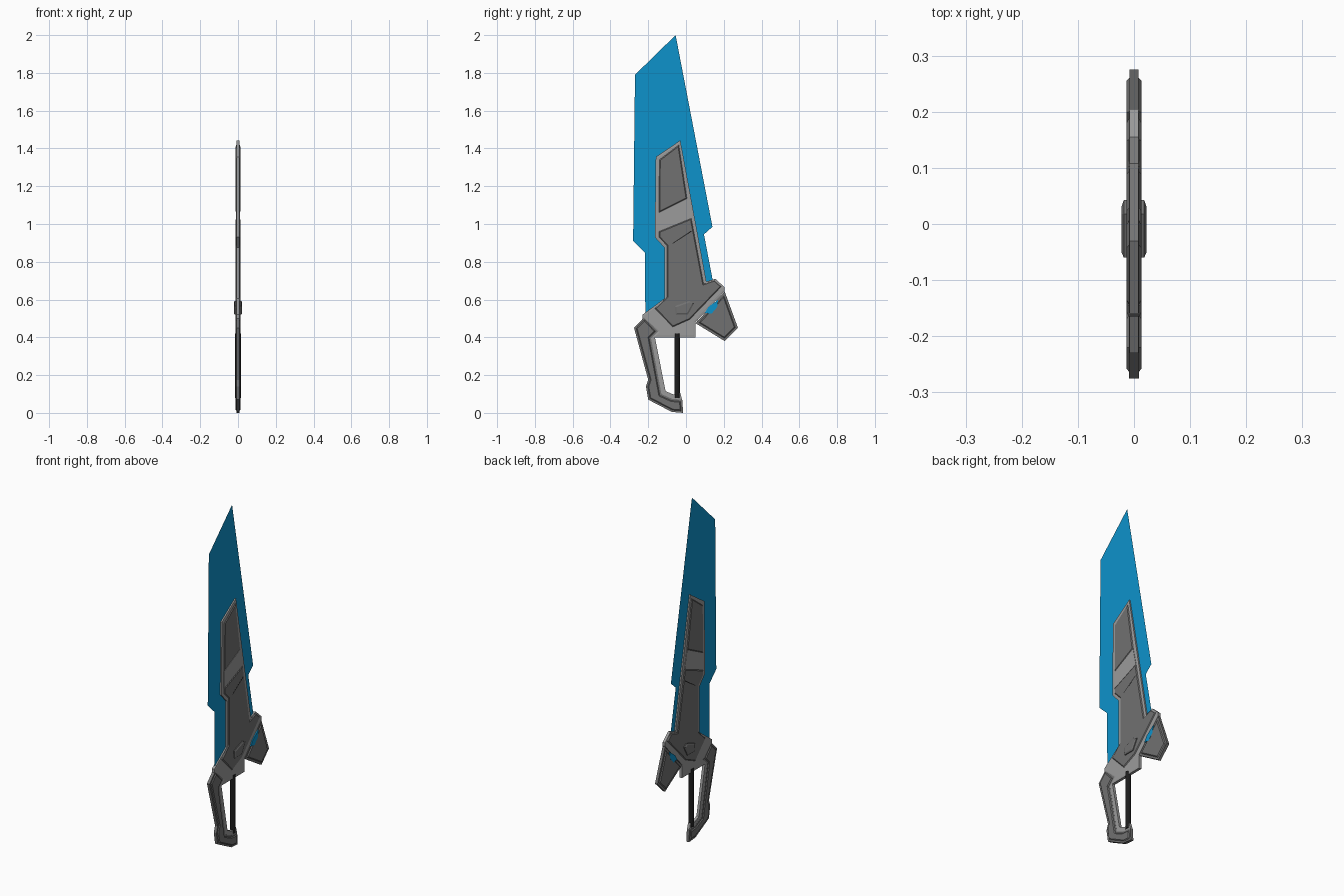
import bpy, bmesh

def mat(name, r, g, b):
    m = bpy.data.materials.new(name)
    m.diffuse_color = (r, g, b, 1)
    return m

DARK = mat("dark grey", 0.165, 0.165, 0.165)
LIGHT = mat("light grey", 0.33, 0.33, 0.33)
BLUE = mat("energy blue", 0.004, 0.29, 0.6)
BLACK = mat("grip black", 0.012, 0.012, 0.012)

def plate(name, pts, half, material, border=0, rise=0, slope=0.005):
    """Prism across x from a (y, z) outline, with optional raised inset on both caps."""
    bm = bmesh.new()
    a = [bm.verts.new((half, y, z)) for y, z in pts]
    b = [bm.verts.new((-half, y, z)) for y, z in pts]
    caps = [bm.faces.new(a), bm.faces.new(b[::-1])]
    n = len(pts)
    for i in range(n):
        j = (i + 1) % n
        bm.faces.new((a[j], a[i], b[i], b[j]))
    bmesh.ops.recalc_face_normals(bm, faces=bm.faces[:])
    if border:
        bmesh.ops.inset_region(bm, faces=caps, thickness=border, use_even_offset=True)
    if rise:
        bmesh.ops.inset_region(bm, faces=caps, thickness=slope, depth=rise, use_even_offset=True)
    return finish(name, bm, material)

def finish(name, bm, material):
    me = bpy.data.meshes.new(name)
    bm.to_mesh(me)
    bm.free()
    me.materials.append(material)
    ob = bpy.data.objects.new(name, me)
    bpy.context.collection.objects.link(ob)
    return ob

# energy blade: a single flat sheet
bm = bmesh.new()
bm.faces.new([bm.verts.new((0, y, z)) for y, z in [
    (-0.055, 2.0), (-0.27, 1.79), (-0.28, 0.91), (-0.218, 0.85), (-0.215, 0.5),
    (0.08, 0.55), (0.14, 0.71), (0.095, 0.945), (0.14, 0.985)]])
finish("energy_blade", bm, BLUE)

# light spine and guard behind the dark armour
plate("blade_spine", [
    (-0.03, 1.443), (-0.16, 1.355), (-0.165, 0.93), (-0.115, 0.875), (-0.115, 0.605),
    (-0.23, 0.52), (-0.23, 0.50), (-0.15, 0.43), (-0.18, 0.40), (0.05, 0.40), (0.05, 0.48),
    (0.205, 0.645), (0.205, 0.665), (0.155, 0.71), (0.108, 0.695)],
    0.008, LIGHT, 0.004, 0.001)

# dark armour panels
plate("upper_panel", [
    (-0.038, 1.418), (-0.141, 1.34), (-0.143, 1.06), (0.005, 1.135)], 0.009, DARK, 0, 0.004)
plate("lower_panel", [
    (-0.143, 0.96), (0.028, 1.03), (0.093, 0.683), (0.15, 0.703), (0.188, 0.67),
    (0.02, 0.495), (-0.07, 0.455), (-0.165, 0.553), (-0.1, 0.615), (-0.1, 0.885),
    (-0.143, 0.93)], 0.009, DARK, 0, 0.004)
plate("light_band", [
    (-0.145, 1.06), (-0.145, 0.96), (0.028, 1.03), (0.005, 1.135)], 0.011, LIGHT)
plate("panel_groove", [
    (-0.072, 0.898), (-0.066, 0.898), (0.03, 0.96), (0.026, 0.964)], 0.0133, BLACK)

# raised boss on the guard
plate("guard_boss", [
    (-0.06, 0.565), (0.018, 0.593), (0.043, 0.58), (0.01, 0.52), (-0.055, 0.52)],
    0.018, DARK, 0, 0.004, 0.008)

# rear wing with glowing inlay
plate("rear_wing", [
    (0.05, 0.475), (0.205, 0.642), (0.275, 0.45), (0.205, 0.38)], 0.008, DARK, 0.012, 0.005)
plate("wing_inlay", [
    (0.1, 0.53), (0.118, 0.56), (0.17, 0.6), (0.165, 0.56), (0.135, 0.525)], 0.0137, BLUE)

# knuckle guard, its light inner lining, and the grip
plate("knuckle_guard", [
    (-0.275, 0.45), (-0.22, 0.508), (-0.148, 0.432), (-0.185, 0.395), (-0.13, 0.1),
    (-0.075, 0.075), (-0.02, 0.07), (-0.015, 0.0), (-0.075, 0.005), (-0.2, 0.07),
    (-0.212, 0.14), (-0.2, 0.175)], 0.0085, DARK, 0.01, 0.0045)
plate("guard_lining", [
    (-0.187, 0.402), (-0.165, 0.402), (-0.108, 0.115), (-0.068, 0.098), (-0.03, 0.105),
    (-0.02, 0.068), (-0.075, 0.072), (-0.132, 0.098)], 0.008, LIGHT)
bpy.ops.mesh.primitive_cylinder_add(vertices=12, radius=0.015, depth=0.34,
                                    location=(0, -0.047, 0.25))
grip = bpy.context.object
grip.name = "grip"
grip.data.materials.append(BLACK)
bpy.ops.object.shade_smooth_by_angle()
